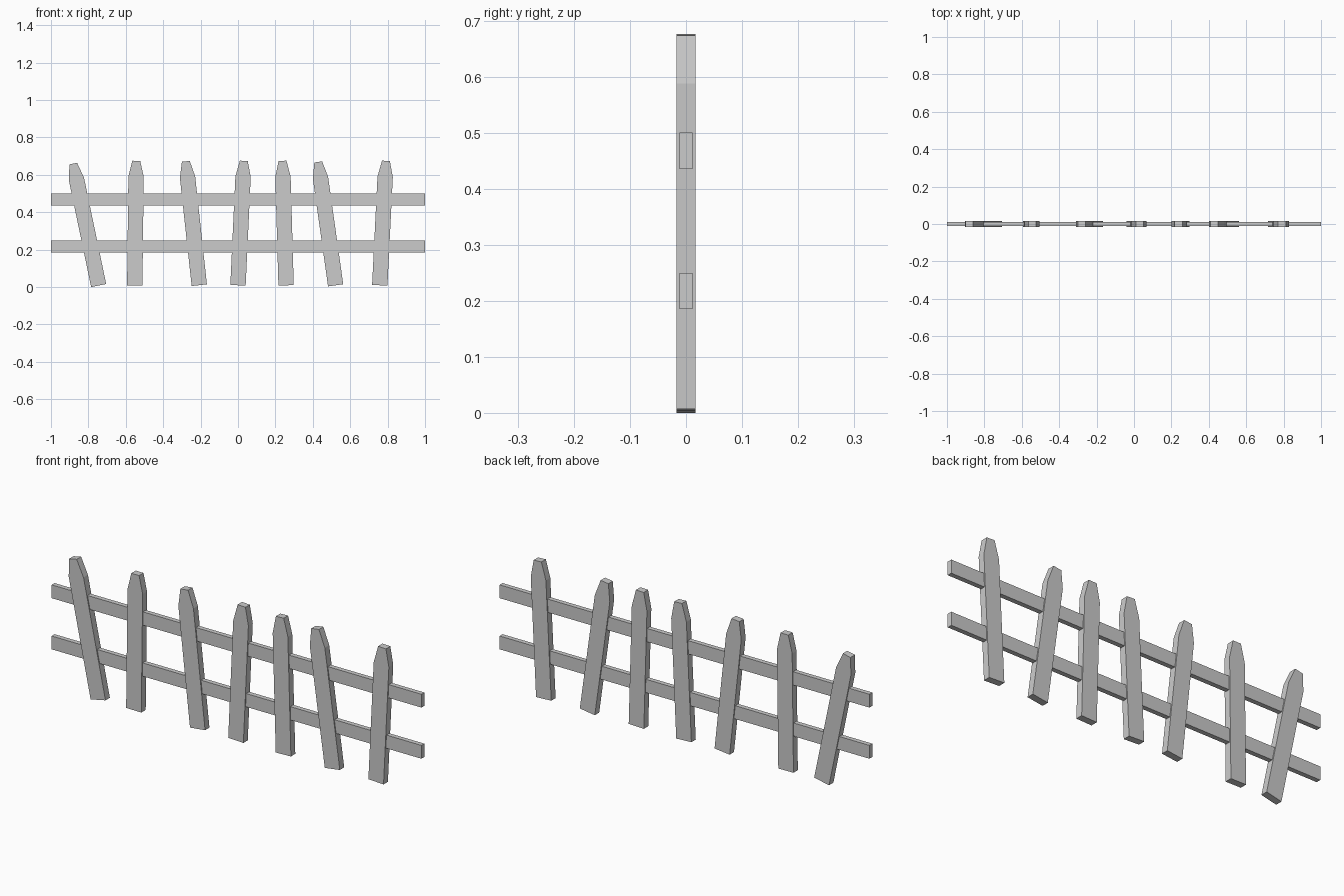
import bpy, bmesh, math
from mathutils import Matrix

if "Cube" in bpy.data.objects:
    bpy.data.objects.remove(bpy.data.objects["Cube"])


def extrude_profile(name, points, depth, matrix):
    # Solid plate from an x-z outline, centred on y = 0
    bm = bmesh.new()
    face = bm.faces.new([bm.verts.new((x, -depth / 2, z)) for x, z in points])
    ext = bmesh.ops.extrude_face_region(bm, geom=[face])
    verts = [g for g in ext["geom"] if isinstance(g, bmesh.types.BMVert)]
    bmesh.ops.translate(bm, verts=verts, vec=(0, depth, 0))
    bmesh.ops.recalc_face_normals(bm, faces=bm.faces[:])
    mesh = bpy.data.meshes.new(name)
    bm.to_mesh(mesh)
    bm.free()
    obj = bpy.data.objects.new(name, mesh)
    obj.matrix_world = matrix
    bpy.context.collection.objects.link(obj)
    return obj


# Horizontal rails
for name, z0, z1 in [("lower_rail", 0.185, 0.25), ("upper_rail", 0.435, 0.50)]:
    extrude_profile(name, [(-1, z0), (1, z0), (1, z1), (-1, z1)], 0.023, Matrix())

# Crooked pickets with clipped tops: bottom x, top x, centre z
half = 0.333
outline = [(-0.041, -half), (0.041, -half), (0.041, 0.248),
           (0.021, half), (-0.021, half), (-0.041, 0.248)]
pickets = [(-0.745, -0.881, 0.334), (-0.552, -0.544, 0.342), (-0.207, -0.279, 0.341),
           (0.0, 0.031, 0.342), (0.257, 0.238, 0.342), (0.522, 0.429, 0.339),
           (0.758, 0.791, 0.342)]
for i, (xb, xt, zc) in enumerate(pickets, 1):
    lean = math.asin((xt - xb) / (2 * half))
    place = Matrix.Translation(((xb + xt) / 2, 0, zc)) @ Matrix.Rotation(lean, 4, 'Y')
    extrude_profile(f"picket_{i}", outline, 0.034, place)
